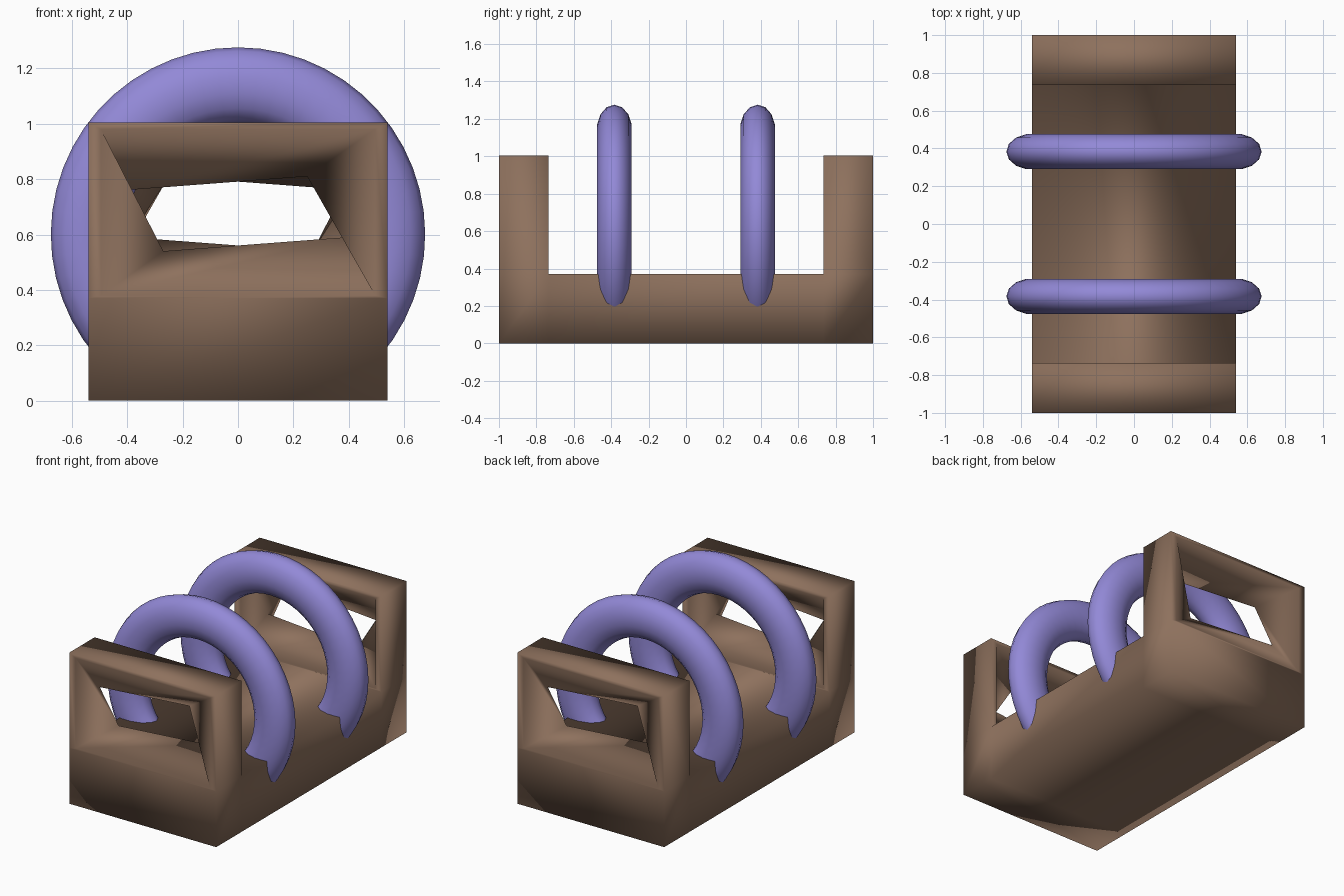
import bpy, bmesh, math
from mathutils import Matrix

if "Cube" in bpy.data.objects:
    bpy.data.objects.remove(bpy.data.objects["Cube"])

W, TOP, FLOOR = 0.54, 1.005, 0.37      # half width, wall height, base height
Y0, Y1 = -1.0, -0.735                  # end wall faces


def material(name, rgb):
    m = bpy.data.materials.new(name)
    m.diffuse_color = (*rgb, 1)
    m.use_nodes = True
    m.node_tree.nodes["Principled BSDF"].inputs["Base Color"].default_value = m.diffuse_color
    return m


def finish(bm, name, mat):
    bmesh.ops.remove_doubles(bm, verts=bm.verts, dist=0.0005)
    bmesh.ops.recalc_face_normals(bm, faces=bm.faces)
    for f in bm.faces:
        f.smooth = True
    me = bpy.data.meshes.new(name)
    bm.to_mesh(me)
    bm.free()
    me.materials.append(mat)
    ob = bpy.data.objects.new(name, me)
    bpy.context.collection.objects.link(ob)
    return ob


def bridge(bm, a, b, skip=()):
    n = len(a)
    for i in range(n):
        if i not in skip:
            j = (i + 1) % n
            bm.faces.new((a[i], a[j], b[j], b[i]))


brown = material("brown", (0.27, 0.165, 0.11))
purple = material("purple", (0.29, 0.25, 0.68))

# Body: end walls with funnel-shaped slanted holes, plus the base between them
rim = [(-W, FLOOR), (W, FLOOR), (W, TOP), (-W, TOP)]
inset = [(-0.495, 0.38), (0.495, 0.38), (0.495, 0.98), (-0.495, 0.98)]
hole = [(-0.27, 0.54), (0.39, 0.59), (0.25, 0.81), (-0.41, 0.76)]
bm = bmesh.new()
for turn in (0, math.pi):
    rot = Matrix.Rotation(turn, 3, 'Z')
    loops = []
    for shape, y in ((rim, Y0), (inset, Y0), (hole, (Y0 + Y1) / 2), (inset, Y1), (rim, Y1)):
        vs = [bm.verts.new((x, y, z)) for x, z in shape]
        for v in vs:
            v.co = rot @ v.co
        loops.append(vs)
    for a, b in zip(loops, loops[1:]):
        bridge(bm, a, b)
    bridge(bm, loops[-1], loops[0], skip=(0,))

sections = []
for y in (Y0, Y1, -Y1, -Y0):
    sections.append([bm.verts.new((x, y, z)) for x, z in
                     ((-W, 0), (W, 0), (W, FLOOR), (-W, FLOOR))])
for k in range(3):
    # the top is open only where a wall stands on it
    bridge(bm, sections[k], sections[k + 1], skip=() if k == 1 else (2,))
bm.faces.new(sections[0])
bm.faces.new(sections[-1])
finish(bm, "body", brown)


# Hoops: oval-section arcs sunk into the base
def hoop(name, y):
    bm = bmesh.new()
    seg, ring = 40, 14
    start, end = math.radians(-48), math.radians(228)
    prev = first = None
    for i in range(seg + 1):
        t = start + (end - start) * i / seg
        cur = []
        for j in range(ring):
            p = 2 * math.pi * j / ring
            r = 0.54 + 0.136 * math.cos(p)
            cur.append(bm.verts.new((r * math.cos(t), y + 0.095 * math.sin(p),
                                     0.6 + r * math.sin(t))))
        if prev:
            bridge(bm, prev, cur)
        first = first or cur
        prev = cur
    bm.faces.new(first)
    bm.faces.new(prev)
    finish(bm, name, purple)


hoop("front_hoop", -0.383)
hoop("back_hoop", 0.383)
